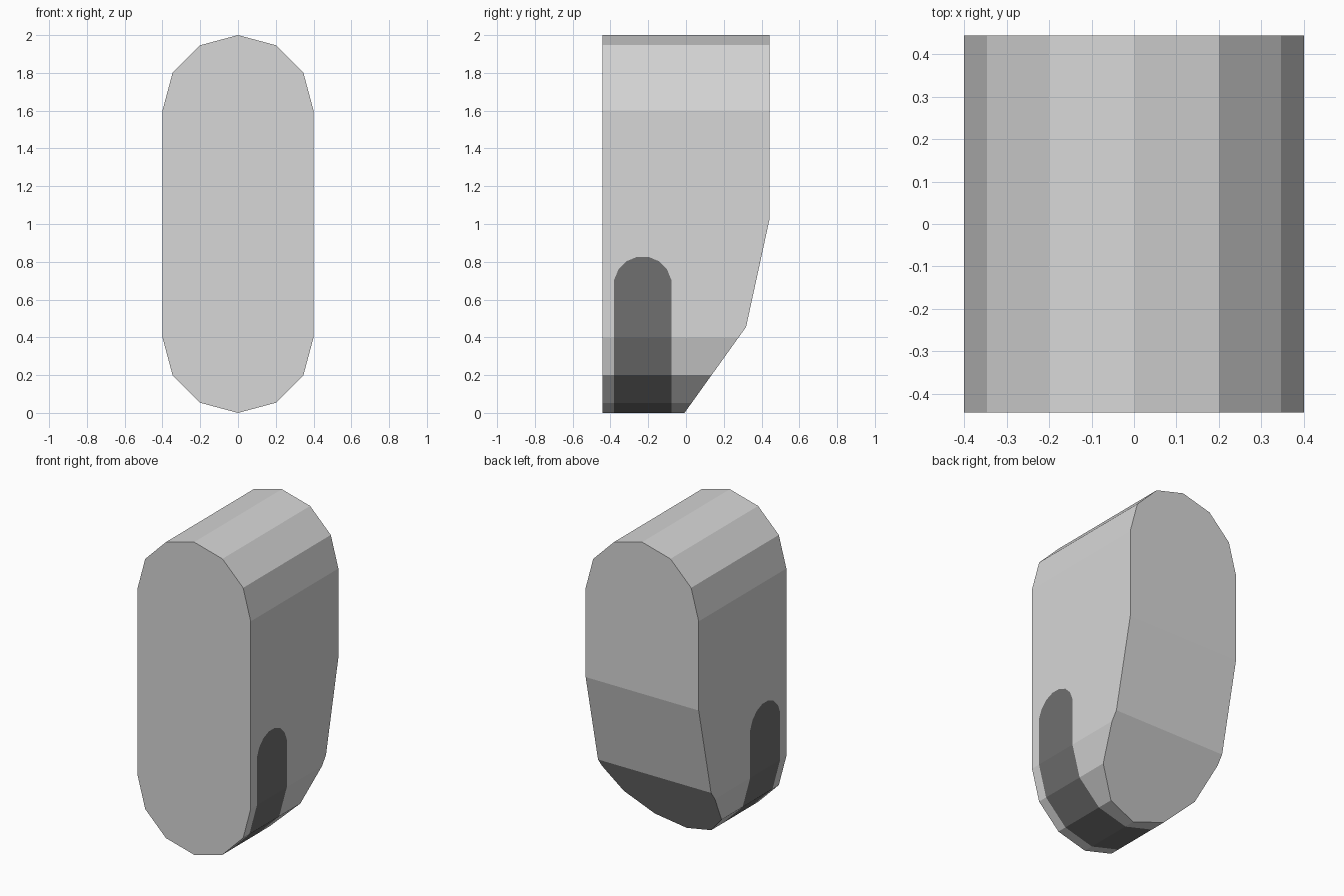
import bpy, bmesh, math
from mathutils import Vector

if "Cube" in bpy.data.objects:
    bpy.data.objects.remove(bpy.data.objects["Cube"])

HALF_W, HALF_D, HEIGHT = 0.4, 0.443, 2.0

# Flat colours
def material(name, grey):
    m = bpy.data.materials.new(name)
    m.diffuse_color = (grey, grey, grey, 1)
    m.use_nodes = True
    m.node_tree.nodes["Principled BSDF"].inputs["Base Color"].default_value = m.diffuse_color
    return m

light, dark = material("light grey", 0.68), material("dark grey", 0.16)

# Capsule profile, seen from the front: two six-step half rounds
profile = []
for zc, start in ((HEIGHT - HALF_W, 0), (HALF_W, 180)):
    for i in range(7):
        a = math.radians(start + 30 * i)
        profile.append((HALF_W * math.cos(a), zc + HALF_W * math.sin(a)))

bm = bmesh.new()
cap = bm.faces.new([bm.verts.new((x, -HALF_D, z)) for x, z in profile])
ext = bmesh.ops.extrude_face_region(bm, geom=[cap], use_keep_orig=True)
new_verts = [g for g in ext["geom"] if isinstance(g, bmesh.types.BMVert)]
bmesh.ops.translate(bm, verts=new_verts, vec=(0, 2 * HALF_D, 0))

# Two sloping cuts on the lower back
back = [(-0.008, 0.0), (0.318, 0.455), (HALF_D, 1.03)]
for (y0, z0), (y1, z1) in zip(back, back[1:]):
    bmesh.ops.bisect_plane(bm, geom=bm.verts[:] + bm.edges[:] + bm.faces[:],
                           plane_co=(0, y0, z0), plane_no=(0, z1 - z0, y0 - y1),
                           clear_outer=True)
    bmesh.ops.holes_fill(bm, edges=[e for e in bm.edges if e.is_boundary])
bmesh.ops.recalc_face_normals(bm, faces=bm.faces[:])

# Dark strap running under the base, with rounded ends on both sides
YC, R, ZC = -0.229, 0.151, 0.675
planes = [(Vector((0, YC - R, 0)), Vector((0, -1, 0))),
          (Vector((0, YC + R, 0)), Vector((0, 1, 0)))]
for i in range(1, 8):
    a = math.pi * i / 8
    n = Vector((0, math.cos(a), math.sin(a)))
    planes.append((Vector((0, YC, ZC)) + n * R, n))

def inside(f):
    c = f.calc_center_median()
    return all((c - co).dot(n) < 1e-4 for co, n in planes)

strap = [f for f in bm.faces if abs(f.normal.y) < 0.01 and f.calc_center_median().z < 1.2]
for co, n in planes:
    geom = set(strap)
    for f in strap:
        geom.update(f.edges)
        geom.update(f.verts)
    res = bmesh.ops.bisect_plane(bm, geom=list(geom), plane_co=co, plane_no=n)
    faces = {g for g in res["geom"] if isinstance(g, bmesh.types.BMFace)}
    faces.update(f for f in strap if f.is_valid)
    strap = [f for f in faces if (f.calc_center_median() - co).dot(n) < 0]

bm.normal_update()
for f in bm.faces:
    f.material_index = int(abs(f.normal.y) < 0.01 and inside(f))
    f.smooth = False

mesh = bpy.data.meshes.new("capsule_body")
bm.to_mesh(mesh)
bm.free()
mesh.materials.append(light)
mesh.materials.append(dark)
body = bpy.data.objects.new("capsule_body", mesh)
bpy.context.collection.objects.link(body)
